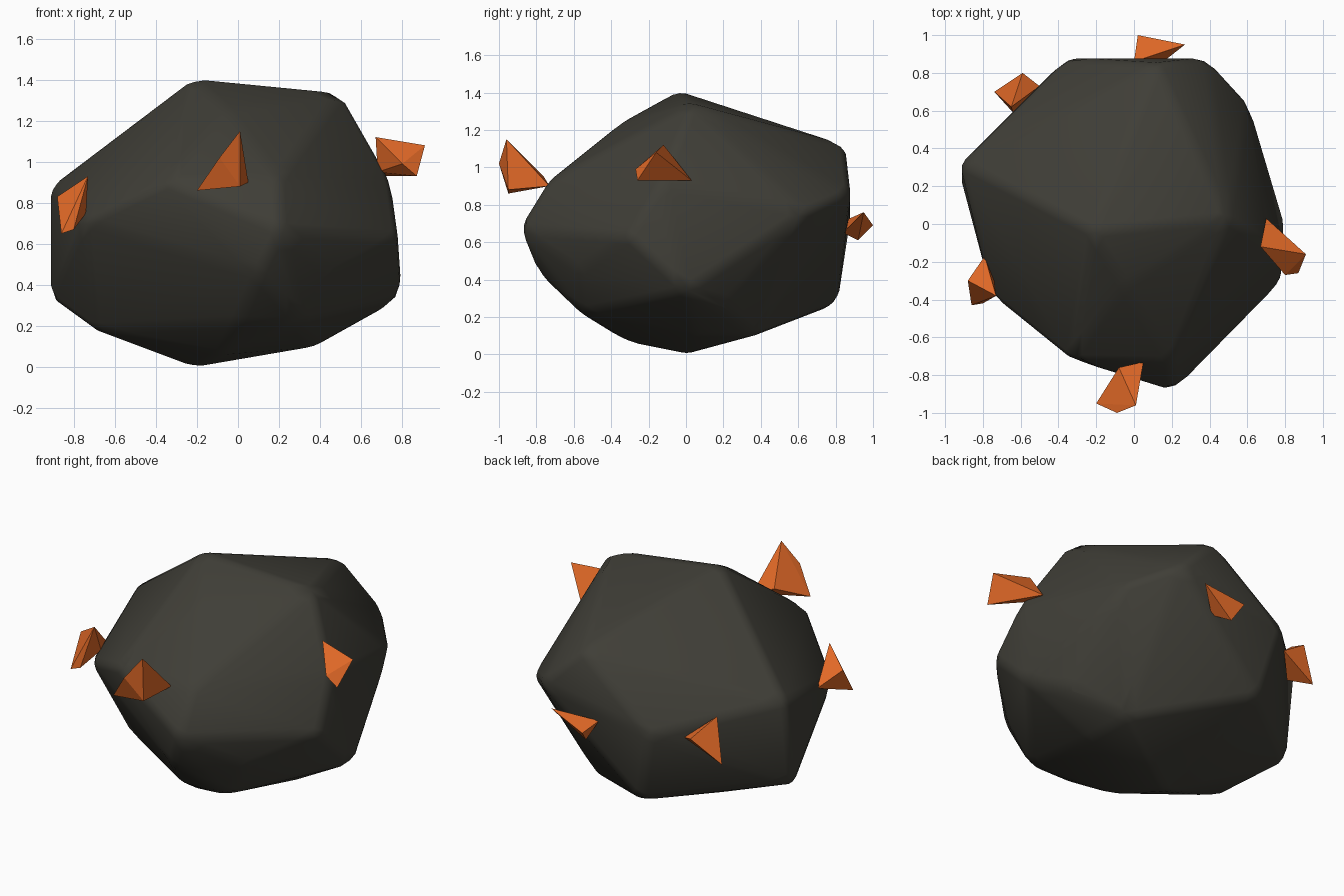
import bpy
import bmesh
from math import radians

default_cube = bpy.data.objects.get("Cube")
if default_cube:
    bpy.data.objects.remove(default_cube, do_unlink=True)


def make_material(name, colour):
    material = bpy.data.materials.new(name)
    material.use_nodes = True
    material.diffuse_color = colour
    shader = next(n for n in material.node_tree.nodes if n.type == "BSDF_PRINCIPLED")
    shader.inputs["Base Color"].default_value = colour
    shader.inputs["Roughness"].default_value = 0.9
    return material


def make_hull(name, points, material, merge_angle=0):
    """Wrap a closed convex solid around a few corner points."""
    bm = bmesh.new()
    for point in points:
        bm.verts.new(point)
    bmesh.ops.convex_hull(bm, input=list(bm.verts))
    loose = [v for v in bm.verts if not v.link_faces]
    bmesh.ops.delete(bm, geom=loose, context="VERTS")
    if merge_angle:
        bmesh.ops.dissolve_limit(bm, angle_limit=radians(merge_angle),
                                 verts=list(bm.verts), edges=list(bm.edges))
    bmesh.ops.recalc_face_normals(bm, faces=list(bm.faces))
    mesh = bpy.data.meshes.new(name)
    bm.to_mesh(mesh)
    bm.free()
    mesh.materials.append(material)
    obj = bpy.data.objects.new(name, mesh)
    bpy.context.collection.objects.link(obj)
    return obj


stone = make_material("dark stone", (0.05, 0.048, 0.038, 1))
orange = make_material("orange crystal", (0.75, 0.14, 0.02, 1))

# Boulder corners, grouped by region
crown = [(-.22, -.04, 1.41), (.5, .03, 1.34), (.12, .85, 1.12), (-.05, -.33, 1.25)]
front_corners = [(.21, -.89, .67), (.2, -.73, .93), (-.34, -.72, .91),
                 (.1, -.8, .45), (.46, -.57, .45)]
left_corners = [(.78, -.31, .63), (.74, -.13, .92), (.8, 0, .34), (.63, .22, .28)]
right_corners = [(-.75, -.39, .71), (-.92, .25, .34), (-.92, .32, .88), (-.7, -.08, .18)]
back_corners = [(.39, .88, .86), (.61, .64, .76), (-.36, .88, .73), (-.25, .81, .27)]
underside = [(-.22, 0, 0), (.36, .37, .1), (.37, .05, .1), (.3, -.56, .22),
             (0, -.56, .22), (-.08, -.3, .06)]
boulder = make_hull("boulder",
                    crown + front_corners + left_corners + right_corners
                    + back_corners + underside, stone, merge_angle=5)

# Softly rounded boulder edges
bevel = boulder.modifiers.new("worn edges", "BEVEL")
bevel.width = 0.05
bevel.segments = 2
bevel.limit_method = "ANGLE"
bevel.angle_limit = radians(8)
bpy.context.view_layer.objects.active = boulder
boulder.select_set(True)
bpy.ops.object.shade_smooth_by_angle(angle=radians(60))
boulder.select_set(False)

# Flat-faced crystals embedded in the boulder
crystals = {
    "front_crystal": [(.01, -.96, 1.15), (-.09, -1, 1.02), (-.2, -.95, .86),
                      (.01, -.95, .88), (.05, -.73, .9), (-.08, -.76, .95)],
    "left_crystal": [(.91, -.16, 1.08), (.87, -.26, .93), (.67, -.12, 1.12),
                     (.7, .03, .93), (.8, -.27, .99), (.68, -.1, .95)],
    "right_crystal": [(-.73, -.38, .93), (-.88, -.3, .83), (-.86, -.43, .65),
                      (-.8, -.42, .67), (-.79, -.17, .74), (-.74, -.3, .75)],
    "back_crystal": [(.02, 1, .69), (.27, .95, .76), (.05, .92, .61),
                     (0, .86, .72), (.13, .84, .65)],
    "back_right_crystal": [(-.74, .7, .58), (-.59, .8, .74), (-.65, .62, .83),
                           (-.5, .73, .7), (-.64, .59, .62)],
}
for crystal_name, corners in crystals.items():
    make_hull(crystal_name, corners, orange)
